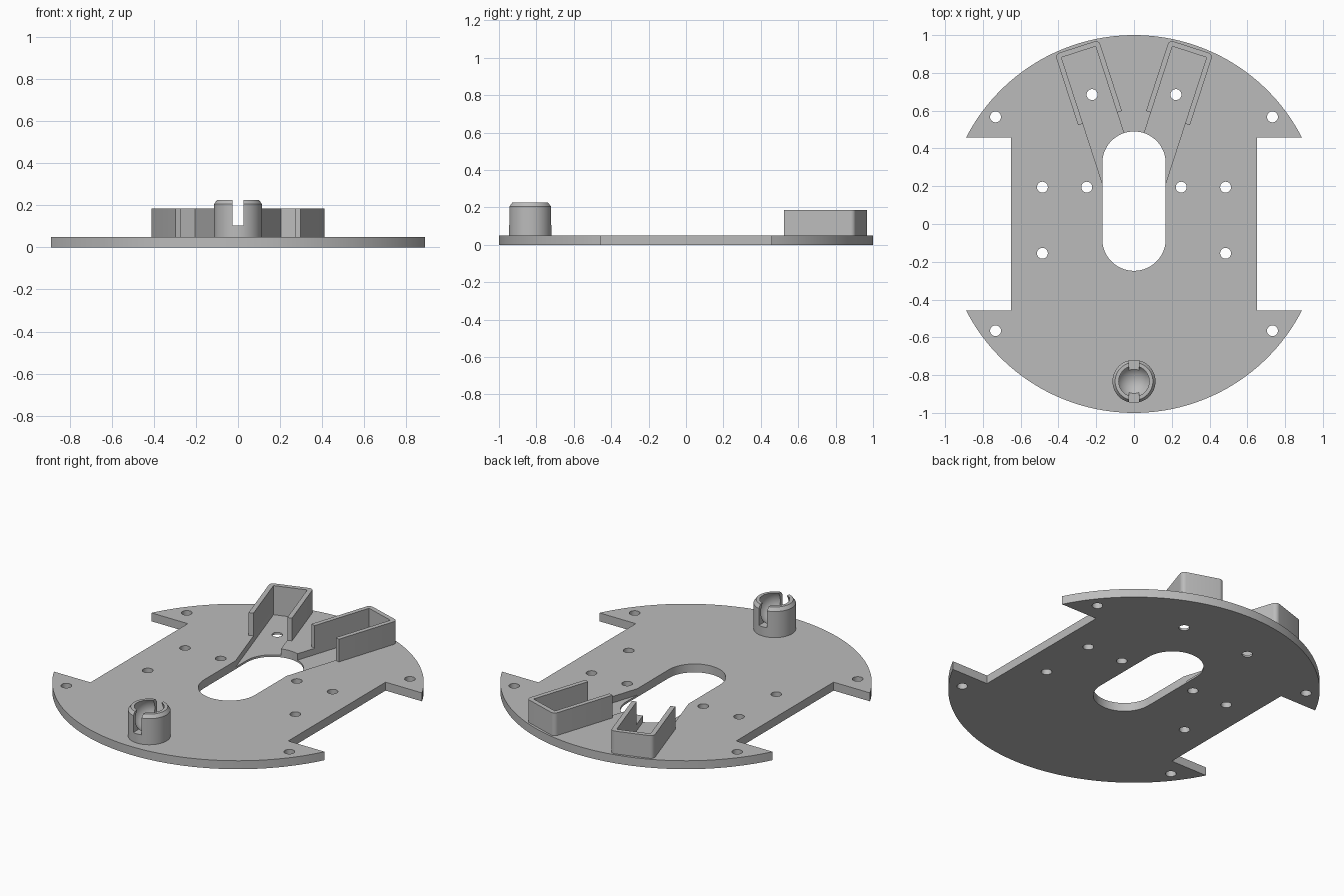
import bpy, bmesh
from math import sin, cos, pi, radians, asin, sqrt
from mathutils import Vector

cube = bpy.data.objects.get("Cube")
if cube:
    bpy.data.objects.remove(cube, do_unlink=True)

GREY = (0.5, 0.5, 0.5, 1.0)
mat = bpy.data.materials.new("plain grey")
mat.use_nodes = True
mat.diffuse_color = GREY
mat.node_tree.nodes["Principled BSDF"].inputs["Base Color"].default_value = GREY

PLATE_TOP = 0.05


def add_object(name, bm):
    bmesh.ops.recalc_face_normals(bm, faces=bm.faces)
    mesh = bpy.data.meshes.new(name)
    bm.to_mesh(mesh)
    bm.free()
    mesh.materials.append(mat)
    ob = bpy.data.objects.new(name, mesh)
    bpy.context.scene.collection.objects.link(ob)
    return ob


def arc(cx, cy, r, a0, a1, n):
    return [(cx + r * cos(a0 + (a1 - a0) * i / n),
             cy + r * sin(a0 + (a1 - a0) * i / n)) for i in range(n + 1)]


def prism(name, outline, z0, z1):
    bm = bmesh.new()
    face = bm.faces.new([bm.verts.new((x, y, z0)) for x, y in outline])
    ext = bmesh.ops.extrude_face_region(bm, geom=[face])["geom"]
    verts = [v for v in ext if isinstance(v, bmesh.types.BMVert)]
    bmesh.ops.translate(bm, verts=verts, vec=(0, 0, z1 - z0))
    return add_object(name, bm)


def cut(ob, cutters):
    # Subtract each cutter, bake the result and drop the cutters
    for c in cutters:
        c.hide_render = True
        mod = ob.modifiers.new("cut", "BOOLEAN")
        mod.operation = "DIFFERENCE"
        mod.solver = "EXACT"
        mod.object = c
    bpy.context.view_layer.update()
    deps = bpy.context.evaluated_depsgraph_get()
    mesh = bpy.data.meshes.new_from_object(ob.evaluated_get(deps))
    ob.modifiers.clear()
    ob.data = mesh
    for c in cutters:
        bpy.data.objects.remove(c, do_unlink=True)


def smooth(ob):
    ob.data.shade_smooth()
    ob.data.set_sharp_from_angle(angle=radians(30))


# Base plate: disc with a rectangular bite out of each side
NOTCH_X, NOTCH_Y = 0.65, 0.457
tip = asin(NOTCH_Y)
outline = arc(0, 0, 1, tip, pi - tip, 64)
outline += [(-NOTCH_X, NOTCH_Y), (-NOTCH_X, -NOTCH_Y)]
outline += arc(0, 0, 1, pi + tip, 2 * pi - tip, 64)
outline += [(NOTCH_X, -NOTCH_Y), (NOTCH_X, NOTCH_Y)]
plate = prism("base_plate", outline, 0, PLATE_TOP)

# Bracket frame: u runs outward along the bracket, v across it
TILT = radians(18)
LENGTH, HALF, WALL = 0.395, 0.122, 0.027


def bracket_points(side, pts):
    return [(side * (0.18 + u * sin(TILT) - v * cos(TILT)),
             0.561 + u * cos(TILT) + v * sin(TILT)) for u, v in pts]


# Central slot, screw holes and sunken bracket channels
SLOT_R = 0.168
cutters = [prism("slot_cutter", arc(0, 0.322, SLOT_R, 0, pi, 32)
                 + arc(0, -0.08, SLOT_R, pi, 2 * pi, 32), -0.1, 0.2)]
inner = HALF - WALL
for side in (-1, 1):
    channel = [(-0.335, -inner), (LENGTH - WALL, -inner),
               (LENGTH - WALL, inner), (-0.335, inner)]
    cutters.append(prism("channel_cutter", bracket_points(side, channel), 0.012, 0.3))
    for x, y in ((0.733, 0.567), (0.733, -0.565), (0.485, 0.195),
                 (0.25, 0.195), (0.485, -0.155), (0.222, 0.685)):
        ring = arc(side * x, y, 0.029, 0, 2 * pi, 24)[:-1]
        cutters.append(prism("hole_cutter", ring, -0.1, 0.2))
cut(plate, cutters)
smooth(plate)

# Two U-shaped brackets with rounded outer corners
R = 0.025
u_shape = [(0, -HALF)]
u_shape += arc(LENGTH - R, -HALF + R, R, -pi / 2, 0, 6)
u_shape += arc(LENGTH - R, HALF - R, R, 0, pi / 2, 6)
u_shape += [(0, HALF), (0, inner), (LENGTH - WALL, inner),
            (LENGTH - WALL, -inner), (0, -inner)]
for side, label in ((-1, "right"), (1, "left")):
    # The inner wall is set back from the outer one by the tilt alone
    smooth(prism(label + "_bracket", bracket_points(side, u_shape), PLATE_TOP, 0.185))

# Ball socket post: lathed profile with a spherical hollow
POST_Y, TOP, BALL_Z, BALL_R = -0.833, 0.225, 0.175, 0.095
profile = [(0, PLATE_TOP - 0.01), (0.114, PLATE_TOP - 0.01), (0.114, 0.205), (0.1, TOP)]
rim = asin((TOP - BALL_Z) / BALL_R)
profile += arc(0, BALL_Z, BALL_R, rim, -pi / 2, 16)
bm = bmesh.new()
verts = [bm.verts.new((max(r, 0), 0, z)) for r, z in profile]
edges = [bm.edges.new(pair) for pair in zip(verts, verts[1:])]
bmesh.ops.spin(bm, geom=verts + edges, cent=(0, 0, 0), axis=(0, 0, 1),
               angle=2 * pi, steps=48)
bmesh.ops.remove_doubles(bm, verts=bm.verts, dist=0.0001)
bmesh.ops.translate(bm, verts=bm.verts, vec=(0, POST_Y, 0))
post = add_object("ball_socket", bm)

# Slit through the front and back of the socket
w = 0.027
cut(post, [prism("slit_cutter", [(-w, POST_Y - 0.2), (w, POST_Y - 0.2),
                                 (w, POST_Y + 0.2), (-w, POST_Y + 0.2)], 0.105, 0.4)])
smooth(post)
